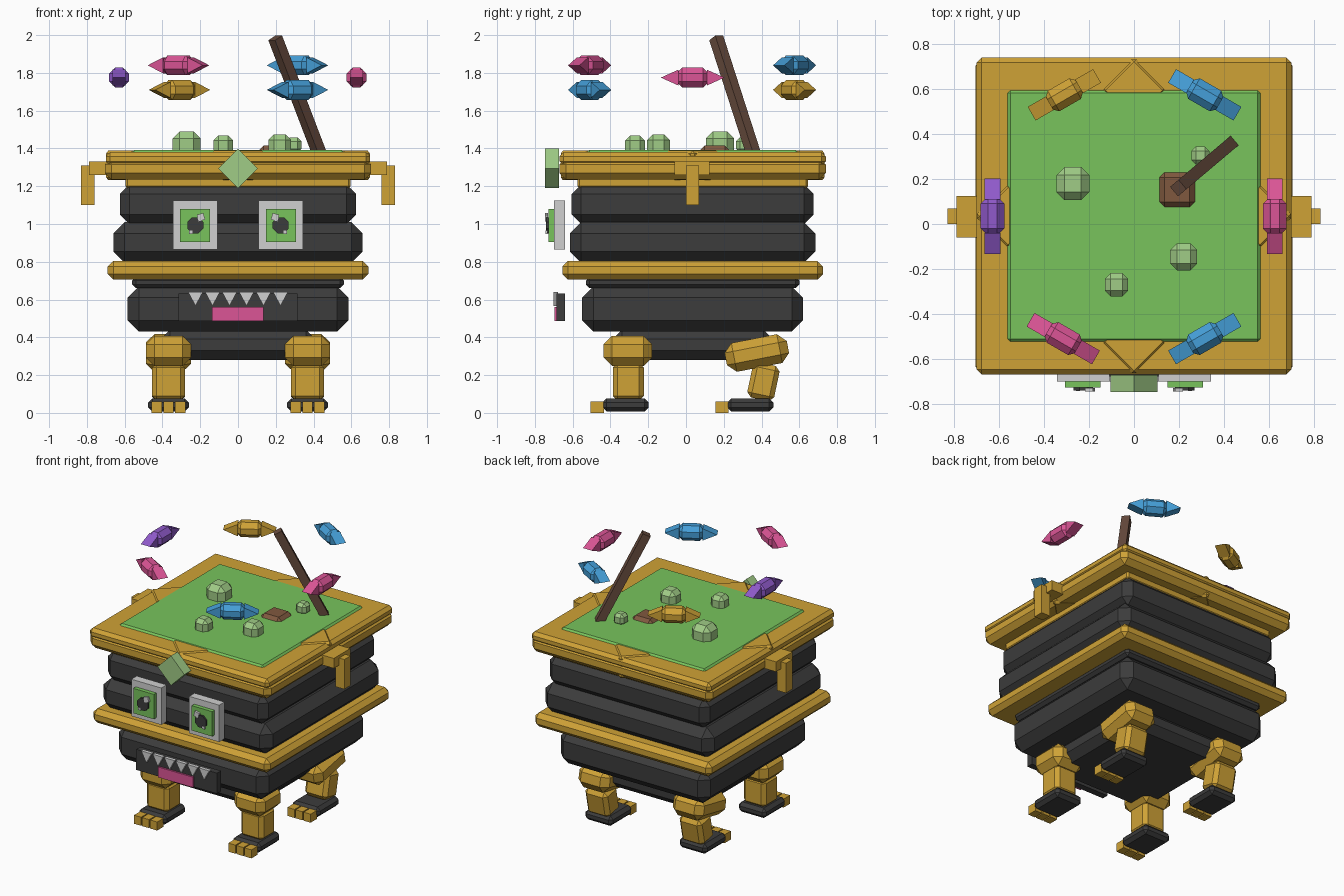
import bpy, bmesh, math
from mathutils import Vector, Matrix

if "Cube" in bpy.data.objects:
    bpy.data.objects.remove(bpy.data.objects["Cube"])


def material(name, code):
    rgb = [int(code[i:i + 2], 16) / 255 for i in (0, 2, 4)]
    lin = [c / 12.92 if c < 0.04045 else ((c + 0.055) / 1.055) ** 2.4 for c in rgb]
    m = bpy.data.materials.new(name)
    m.use_nodes = True
    m.diffuse_color = (*lin, 1)
    m.node_tree.nodes["Principled BSDF"].inputs["Base Color"].default_value = (*lin, 1)
    return m


GOLD = material("gold", "CFA236")
BLACK = material("charcoal", "3C3C3C")
GREEN = material("slime green", "78C45C")
PALE = material("pale green", "A0CC86")
WHITE = material("off white", "D0D0D0")
PINK = material("pink", "DB5596")
PURPLE = material("purple", "905ACB")
BLUE = material("blue", "459FD8")
BROWN = material("brown", "80593F")
DARK = material("dark brown", "684C3E")


def finish(bm, name, mat, matrix=Matrix()):
    bmesh.ops.recalc_face_normals(bm, faces=bm.faces)
    bm.transform(matrix)
    mesh = bpy.data.meshes.new(name)
    bm.to_mesh(mesh)
    bm.free()
    mesh.materials.append(mat)
    ob = bpy.data.objects.new(name, mesh)
    bpy.context.collection.objects.link(ob)
    return ob


def block(name, mat, centre, size, bevel=0, rot=None):
    """Box with chamfered edges."""
    bm = bmesh.new()
    bmesh.ops.create_cube(bm, size=1)
    bm.transform(Matrix.Diagonal((*size, 1)))
    if bevel:
        bmesh.ops.bevel(bm, geom=bm.edges[:], offset=bevel, segments=1, affect='EDGES')
    return finish(bm, name, mat, Matrix.Translation(centre) @ (rot or Matrix()))


def span(name, mat, x, y, z, bevel=0):
    """Box given by its ranges on each axis."""
    r = (x, y, z)
    return block(name, mat, [(a + b) / 2 for a, b in r], [b - a for a, b in r], bevel)


def prism(name, mat, points, depth, matrix):
    """Outline in local x, z, extruded along y."""
    bm = bmesh.new()
    f = bm.faces.new([bm.verts.new((x, -depth / 2, z)) for x, z in points])
    ext = bmesh.ops.extrude_face_region(bm, geom=[f])
    bmesh.ops.translate(bm, vec=(0, depth, 0),
                        verts=[v for v in ext["geom"] if isinstance(v, bmesh.types.BMVert)])
    return finish(bm, name, mat, matrix)


def turn(deg, axis):
    return Matrix.Rotation(math.radians(deg), 4, axis)


MID = 0.035

# Stacked body slabs: half width, half depth, bottom, top, chamfer
for name, mat, hx, hy, z0, z1, bev in (
        ("base_slab", BLACK, 0.41, 0.425, 0.28, 0.44, 0.05),
        ("lower_slab", BLACK, 0.585, 0.585, 0.43, 0.67, 0.06),
        ("lower_neck", BLACK, 0.56, 0.565, 0.66, 0.72, 0.02),
        ("waist_band", GOLD, 0.69, 0.69, 0.705, 0.805, 0.03),
        ("middle_slab", BLACK, 0.66, 0.65, 0.795, 1.01, 0.06),
        ("upper_slab", BLACK, 0.625, 0.64, 1.0, 1.21, 0.05),
        ("rim_collar", GOLD, 0.595, 0.61, 1.19, 1.26, 0.01),
        ("rim_lower", GOLD, 0.705, 0.705, 1.235, 1.35, 0.035),
        ("rim_upper", GOLD, 0.7, 0.705, 1.31, 1.38, 0.022),
        ("slime_surface", GREEN, 0.57, 0.567, 1.33, 1.392, 0.02)):
    span(name, mat, (-hx, hx), (MID - hy, MID + hy), (z0, z1), bev)

# Pointed corner ornaments set in the rim
for i in range(4):
    d = turn(90 * i, 'Z') @ Vector((0.56, 0, 1.31))
    block("rim_point", GOLD, d + Vector((0, MID, 0)), (0.21, 0.21, 0.156), 0.015, turn(45, 'Z'))

# Side handles
for s in (-1, 1):
    block("handle_bracket", GOLD, (s * 0.74, 0.032, 1.295), (0.1, 0.185, 0.07))
    block("handle_drop", GOLD, (s * 0.795, 0.035, 1.205), (0.07, 0.07, 0.21))

# Front gem
block("front_gem", PALE, (0, -0.71, 1.295), (0.148, 0.075, 0.148), 0, turn(45, 'Y'))

# Eyes
octagon = [(0.046 * math.cos(math.pi * (i + 0.5) / 4), 0.046 * math.sin(math.pi * (i + 0.5) / 4))
           for i in range(8)]
for s in (-1, 1):
    block("eye_white", WHITE, (s * 0.226, -0.67, 0.995), (0.234, 0.06, 0.26))
    block("eye_iris", GREEN, (s * 0.228, -0.713, 0.993), (0.16, 0.03, 0.175))
    prism("eye_pupil", BLACK, octagon, 0.015, Matrix.Translation((s * 0.226, -0.733, 0.993)))
    block("eye_glint", WHITE, (s * 0.196, -0.738, 1.036), (0.036, 0.015, 0.036), 0, turn(s * 15, 'Y'))
    block("eye_small_glint", WHITE, (s * 0.25, -0.738, 0.957), (0.018, 0.012, 0.018))

# Mouth
span("mouth_plate", BLACK, (-0.315, 0.315), (-0.685, -0.64), (0.487, 0.632))
span("tongue", PINK, (-0.138, 0.135), (-0.697, -0.675), (0.487, 0.56))
for i in range(6):
    prism("tooth", WHITE, [(-0.04, 0.037), (0.04, 0.037), (0, -0.037)], 0.025,
          Matrix.Translation(((i - 2.5) * 0.09, -0.689, 0.604)))

# Legs
for s in (-1, 1):
    x = s * 0.368
    block("front_thigh", GOLD, (x, -0.308, 0.328), (0.24, 0.256, 0.16), 0.045)
    block("front_shin", GOLD, (x, -0.305, 0.165), (0.175, 0.165, 0.2), 0.025)
    block("back_thigh", GOLD, (x, 0.375, 0.317), (0.24, 0.335, 0.155), 0.045, turn(11, 'X'))
    block("back_shin", GOLD, (x, 0.41, 0.165), (0.175, 0.145, 0.19), 0.025, turn(-12, 'X'))
    for name, y in (("front", -0.32), ("back", 0.34)):
        block(name + "_foot", BLACK, (x, y, 0.042), (0.215, 0.245, 0.07), 0.022)
        for k in (-1, 0, 1):
            block(name + "_toe", GOLD, (x + k * 0.063, y - 0.15, 0.03), (0.055, 0.07, 0.06))

# Bubbles on the slime
for x, y, r, top in ((-0.272, 0.18, 0.074, 1.49), (0.221, -0.146, 0.06, 1.475),
                     (-0.078, -0.27, 0.052, 1.468), (0.295, 0.305, 0.04, 1.458)):
    block("bubble", PALE, (x, y, top - r), (2 * r, 2 * r, 2 * r), r * 0.5)

# Stirring stick and the lump it rests over
a, b = Vector((0.44, 0.365, 1.35)), Vector((0.197, 0.16, 1.985))
aim = (b - a).to_track_quat('Z', 'X').to_matrix().to_4x4()
block("stirring_stick", DARK, (a + b) / 2, (0.055, 0.055, (b - a).length), 0, aim)
block("floating_lump", BROWN, (0.192, 0.153, 1.35), (0.182, 0.178, 0.13), 0.035)

# Floating wrapped sweets
for x, y, z, ang, mat in ((-0.31, 0.575, 1.71, 30, GOLD), (0.315, 0.575, 1.84, -30, BLUE),
                          (-0.315, -0.51, 1.84, -30, PINK), (0.315, -0.51, 1.71, 30, BLUE),
                          (-0.63, MID, 1.775, 90, PURPLE), (0.627, MID, 1.775, 90, PINK)):
    rot = turn(ang, 'Z')
    block("sweet_centre", mat, (x, y, z), (0.175, 0.105, 0.105), 0.032, rot)
    for flip in (0, 180):
        prism("sweet_wrapper", mat, [(0.075, -0.042), (0.168, 0), (0.075, 0.042)], 0.07,
              Matrix.Translation((x, y, z)) @ rot @ turn(flip, 'Z'))
